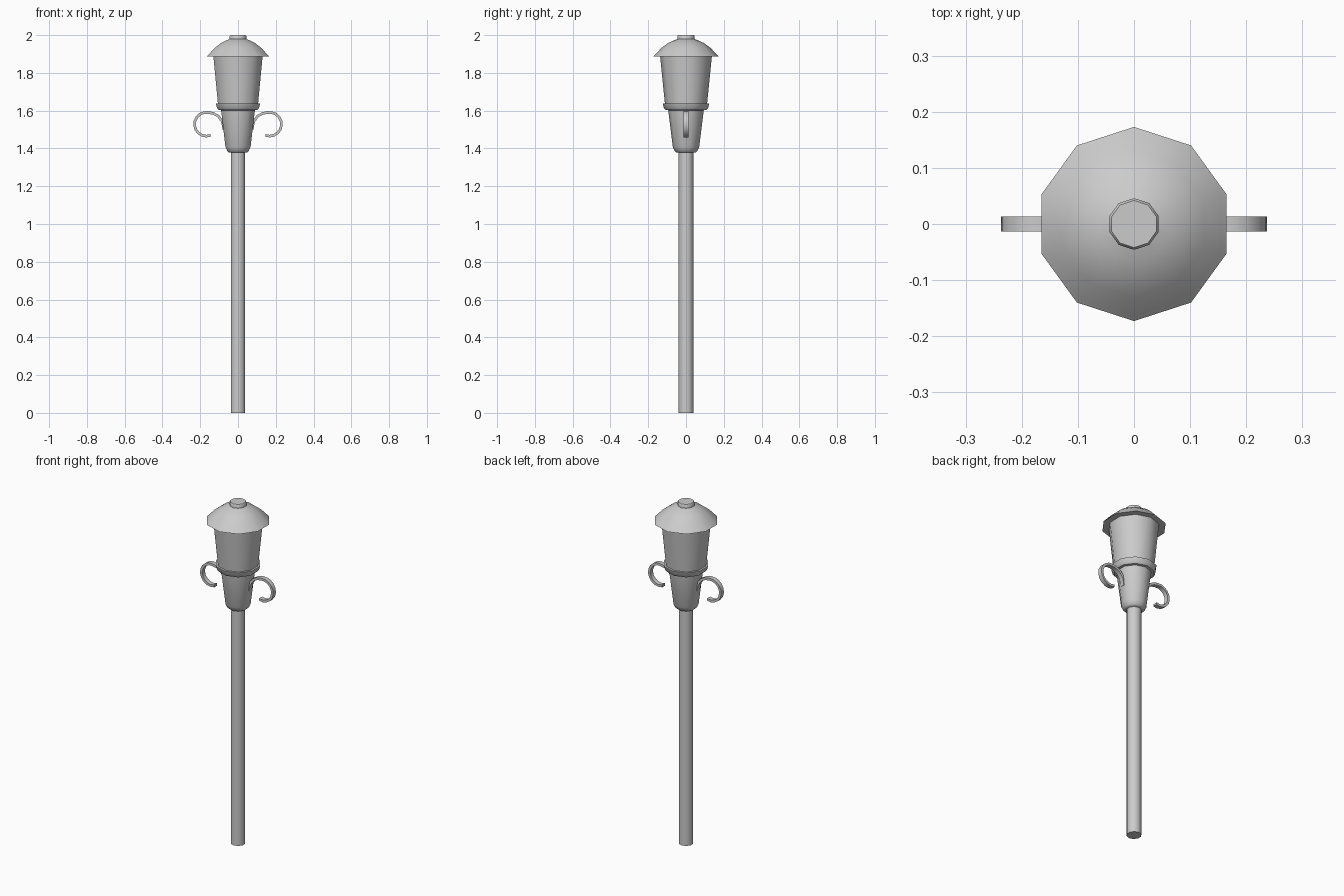
import bpy, bmesh, math
from mathutils import Vector

if "Cube" in bpy.data.objects:
    bpy.data.objects.remove(bpy.data.objects["Cube"])

SIDES = 10


def finish(name, bm, angle=40):
    bmesh.ops.recalc_face_normals(bm, faces=bm.faces)
    mesh = bpy.data.meshes.new(name)
    bm.to_mesh(mesh)
    bm.free()
    ob = bpy.data.objects.new(name, mesh)
    bpy.context.collection.objects.link(ob)
    bpy.ops.object.select_all(action='DESELECT')
    ob.select_set(True)
    bpy.context.view_layer.objects.active = ob
    bpy.ops.object.shade_smooth_by_angle(angle=math.radians(angle))
    return ob


def lathe(name, profile):
    """Ten-sided turned part from (radius, z) points, capped at both ends."""
    bm = bmesh.new()
    rings = []
    for r, z in profile:
        ring = []
        for i in range(SIDES):
            a = math.pi / 2 + i * math.tau / SIDES
            ring.append(bm.verts.new((r * math.cos(a), r * math.sin(a), z)))
        rings.append(ring)
    for low, high in zip(rings, rings[1:]):
        for i in range(SIDES):
            j = (i + 1) % SIDES
            bm.faces.new((low[i], low[j], high[j], high[i]))
    bm.faces.new(rings[0])
    bm.faces.new(rings[-1])
    return finish(name, bm)


def hook(name, side):
    """Flat bar swept along a curl in the xz plane."""
    path = [(0.074, 1.50), (0.083, 1.542), (0.104, 1.571), (0.130, 1.585)]
    for i in range(11):
        a = math.radians(100 - i * 21)
        path.append((0.167 + 0.063 * math.cos(a), 1.528 + 0.063 * math.sin(a)))
    pts = [Vector(p) for p in path]
    bm = bmesh.new()
    rings = []
    for i, p in enumerate(pts):
        t = (pts[min(i + 1, len(pts) - 1)] - pts[max(i - 1, 0)]).normalized()
        n = Vector((-t.y, t.x)) * 0.007
        rings.append([bm.verts.new((side * (p.x + s * n.x), y, p.y + s * n.y))
                      for s, y in ((1, -0.013), (1, 0.013), (-1, 0.013), (-1, -0.013))])
    for a, b in zip(rings, rings[1:]):
        for k in range(4):
            m = (k + 1) % 4
            bm.faces.new((a[k], a[m], b[m], b[k]))
    bm.faces.new(rings[0])
    bm.faces.new(rings[-1])
    return finish(name, bm)


# Pole
lathe("pole", [(0.04, 0), (0.04, 1.385)])

# Tapered holder with flared collar
lathe("lamp_holder", [(0.05, 1.378), (0.058, 1.384), (0.070, 1.408), (0.094, 1.602),
                      (0.108, 1.604), (0.117, 1.615), (0.123, 1.637), (0.110, 1.637)])

# Glass body
lathe("lamp_glass", [(0.111, 1.63), (0.137, 1.888)])

# Domed roof with short cap
lathe("roof", [(0.13, 1.887), (0.173, 1.887), (0.164, 1.896), (0.130, 1.932),
               (0.095, 1.958), (0.065, 1.972), (0.046, 1.979), (0.046, 1.995), (0.042, 2.0)])

# Curled side hooks
for side, label in ((-1, "left"), (1, "right")):
    hook("hook_" + label, side)
